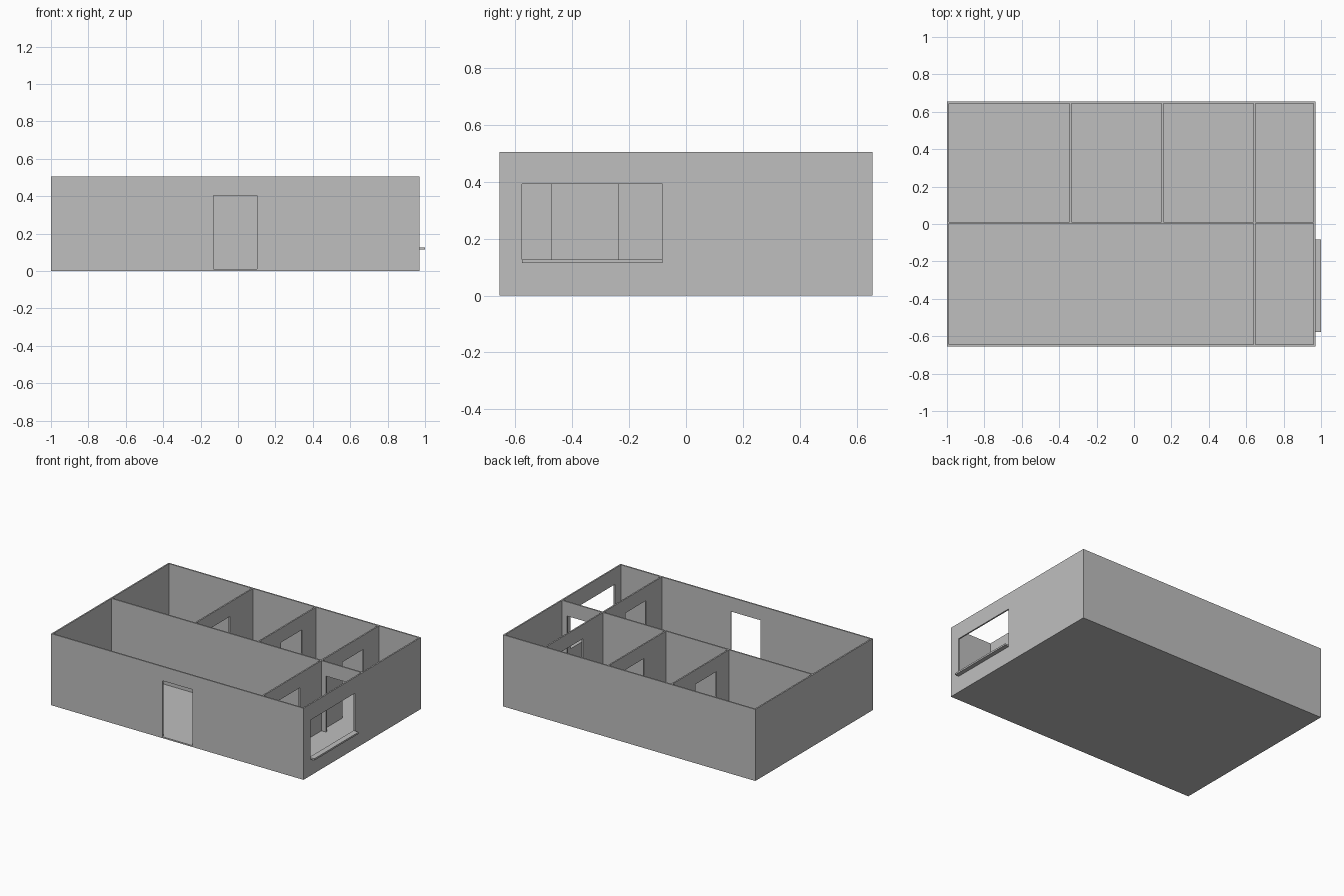
import bpy
from mathutils import Vector

default = bpy.data.objects.get("Cube")
if default:
    bpy.data.objects.remove(default, do_unlink=True)

plaster = bpy.data.materials.new("plain grey")
plaster.use_nodes = True
GREY = (0.52, 0.52, 0.52, 1)
plaster.diffuse_color = GREY
plaster.node_tree.nodes["Principled BSDF"].inputs["Base Color"].default_value = GREY

# Overall dimensions
LEFT, RIGHT = -1.0, 0.97
FRONT, BACK = -0.655, 0.655
FLOOR, TOP = 0.01, 0.505
T = 0.01
MID = 0.007
DOOR_W, DOOR_TOP = 0.233, 0.405


def box(name, x, y, z):
    """Box from its (low, high) range on each axis."""
    low, high = Vector((x[0], y[0], z[0])), Vector((x[1], y[1], z[1]))
    bpy.ops.mesh.primitive_cube_add(size=1, location=(low + high) / 2)
    ob = bpy.context.object
    ob.name = name
    ob.scale = high - low
    bpy.ops.object.transform_apply(location=False, rotation=False, scale=True)
    ob.data.materials.append(plaster)
    return ob


def cut(wall, x, y, z):
    """Cut a rectangular opening through a wall."""
    cutter = box("opening_cutter", x, y, z)
    cutter.hide_render = True
    mod = wall.modifiers.new("opening", "BOOLEAN")
    mod.operation = "DIFFERENCE"
    mod.solver = "EXACT"
    mod.object = cutter
    bpy.context.view_layer.objects.active = wall
    bpy.ops.object.modifier_apply(modifier=mod.name)
    bpy.data.objects.remove(cutter, do_unlink=True)


def around(centre, width):
    return (centre - width / 2, centre + width / 2)


HEIGHT = (FLOOR, TOP)
DOOR_Z = (FLOOR - T, DOOR_TOP)
INNER_Y = (FRONT + T, BACK - T)

# Floor slab
box("floor", (LEFT, RIGHT), (FRONT, BACK), (0, FLOOR))

# Outer walls
front_wall = box("front_wall", (LEFT, RIGHT), (FRONT, FRONT + T), HEIGHT)
box("back_wall", (LEFT, RIGHT), (BACK - T, BACK), HEIGHT)
box("right_wall", (LEFT, LEFT + T), INNER_Y, HEIGHT)
left_wall = box("left_wall", (RIGHT - T, RIGHT), INNER_Y, HEIGHT)

# Entrance and window openings
cut(front_wall, around(-0.015, DOOR_W), around(FRONT, 4 * T), DOOR_Z)
WINDOW_Y = (-0.577, -0.083)
cut(left_wall, around(RIGHT, 4 * T), WINDOW_Y, (0.115, 0.392))
box("window_sill", (RIGHT - T, 1.0), WINDOW_Y, (0.115, 0.127))

# Long middle partition with a doorway
middle_wall = box("middle_partition", (LEFT + T, RIGHT - T), around(MID, T), HEIGHT)
cut(middle_wall, around(0.803, DOOR_W), around(MID, 4 * T), DOOR_Z)

# Cross partitions, each with a doorway: name, wall x, door centre y
for name, x, door_y in (("back_partition_right", -0.34, 0.271),
                        ("back_partition_middle", 0.153, 0.372),
                        ("back_partition_left", 0.645, 0.352),
                        ("front_partition", 0.645, -0.354)):
    span = (MID + T / 2, BACK - T) if door_y > 0 else (FRONT + T, MID - T / 2)
    wall = box(name, around(x, T), span, HEIGHT)
    cut(wall, around(x, 4 * T), around(door_y, DOOR_W), DOOR_Z)
